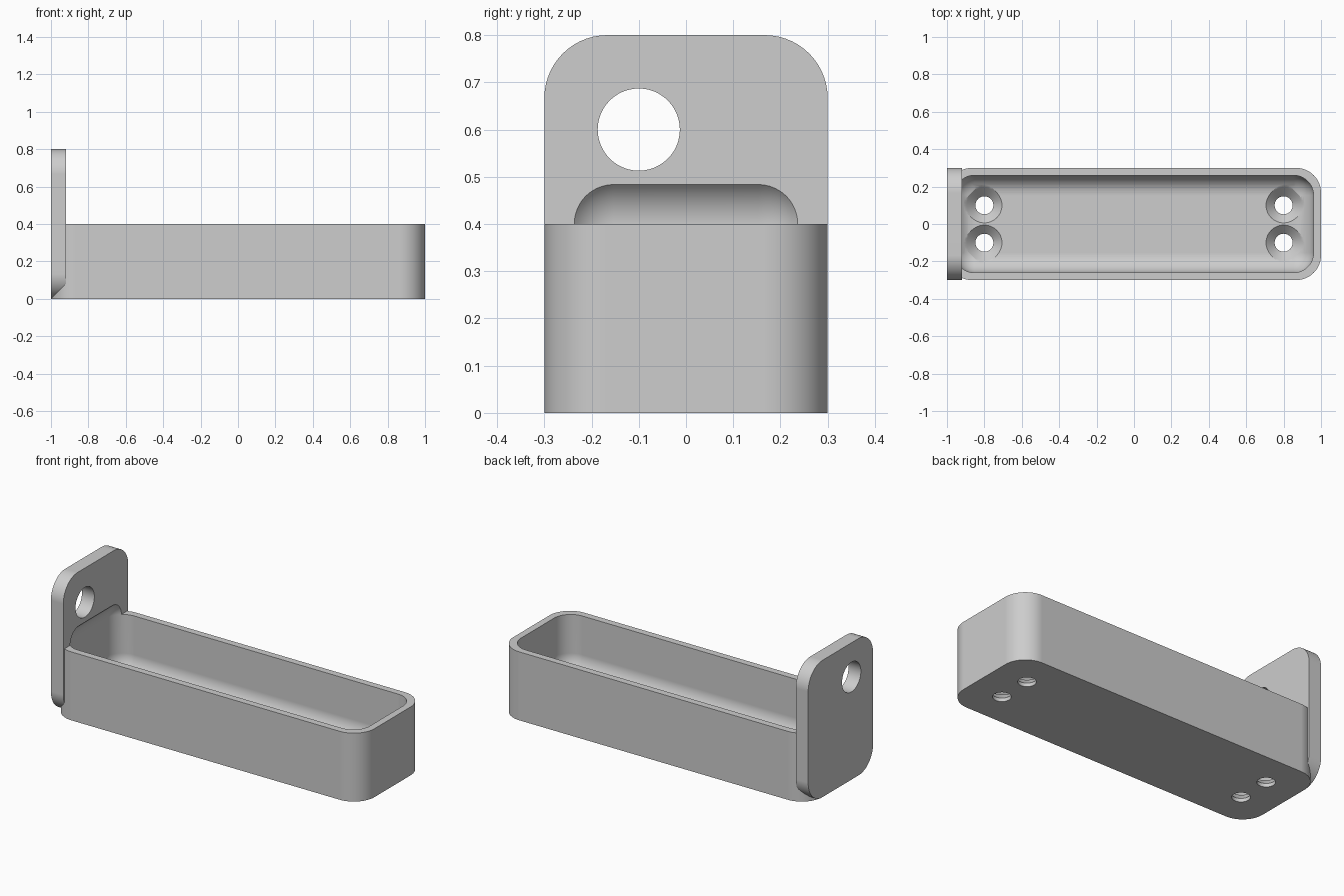
import bpy, bmesh, math
from mathutils import Matrix

if "Cube" in bpy.data.objects:
    bpy.data.objects.remove(bpy.data.objects["Cube"])

# Shared dimensions
WIDTH, OUTER_R, INNER_R, FLOOR = 0.6, 0.1333, 0.1067, 0.0667

grey = bpy.data.materials.new("plain grey")
grey.use_nodes = True
colour = (0.61, 0.61, 0.61, 1)
grey.diffuse_color = colour
grey.node_tree.nodes["Principled BSDF"].inputs["Base Color"].default_value = colour


def make_object(name, bm):
    mesh = bpy.data.meshes.new(name)
    bmesh.ops.recalc_face_normals(bm, faces=bm.faces)
    bm.to_mesh(mesh)
    bm.free()
    mesh.materials.append(grey)
    obj = bpy.data.objects.new(name, mesh)
    bpy.context.collection.objects.link(obj)
    return obj


def rounded_box(name, low, high, radius, axis=None):
    """Box with rounded edges along one axis, or on every edge."""
    size = [h - l for l, h in zip(low, high)]
    centre = [(l + h) / 2 for l, h in zip(low, high)]
    bm = bmesh.new()
    bmesh.ops.create_cube(bm, size=1, matrix=Matrix.Translation(centre) @ Matrix.Diagonal((*size, 1)))
    edges = [e for e in bm.edges if axis is None
             or abs(e.verts[0].co[axis] - e.verts[1].co[axis]) > 0.01]
    bmesh.ops.bevel(bm, geom=edges, offset=radius, segments=14, profile=0.5, affect='EDGES')
    return make_object(name, bm)


def lathe(name, profile, matrix):
    """Solid of revolution from (radius, height) points, capped at both ends."""
    n = 48
    bm = bmesh.new()
    rings = [[bm.verts.new((r * math.cos(2 * math.pi * i / n), r * math.sin(2 * math.pi * i / n), z))
              for i in range(n)] for r, z in profile]
    for a, b in zip(rings, rings[1:]):
        for i in range(n):
            j = (i + 1) % n
            bm.faces.new((a[i], a[j], b[j], b[i]))
    bm.faces.new(rings[0])
    bm.faces.new(rings[-1])
    bm.transform(matrix)
    return make_object(name, bm)


def apply(obj, kind, **settings):
    mod = obj.modifiers.new(kind.title(), kind)
    for key, value in settings.items():
        setattr(mod, key, value)
    bpy.context.view_layer.objects.active = obj
    bpy.ops.object.modifier_apply(modifier=mod.name)


def combine(obj, tool, operation):
    tool.hide_render = True
    apply(obj, 'BOOLEAN', operation=operation, solver='EXACT', object=tool)
    bpy.data.objects.remove(tool)


# Outer tray block and upright end plate
half = WIDTH / 2
tray = rounded_box("tray_with_end_plate", (-1, -half, 0), (1, half, 0.4), OUTER_R, axis=2)
plate = rounded_box("end_plate", (-1, -half, 0), (-0.92, half, 0.8), OUTER_R, axis=0)
combine(tray, plate, 'UNION')

# Rounded cavity, which also bites into the plate
cavity = rounded_box("cavity_cutter", (-0.96, -0.26, FLOOR), (0.96, 0.26, 0.507), INNER_R)
combine(tray, cavity, 'DIFFERENCE')

# Countersunk screw holes in the floor, with a 45 degree cone
for x in (-0.8, 0.8):
    for y in (-0.1, 0.1):
        screw = lathe("screw_cutter", [(0.048, -0.1), (0.048, FLOOR - 0.046),
                                       (0.094, FLOOR), (0.114, FLOOR + 0.02)],
                      Matrix.Translation((x, y, 0)))
        combine(tray, screw, 'DIFFERENCE')

# Round hole through the plate
hole = lathe("plate_hole_cutter", [(0.087, -0.1), (0.087, 0.1)],
             Matrix.Translation((-0.96, -0.1, 0.6)) @ Matrix.Rotation(math.pi / 2, 4, 'Y'))
combine(tray, hole, 'DIFFERENCE')

# Smooth rounded surfaces, crisp edges
bpy.ops.object.select_all(action='DESELECT')
tray.select_set(True)
bpy.context.view_layer.objects.active = tray
bpy.ops.object.shade_smooth_by_angle(angle=math.radians(25))
apply(tray, 'WEIGHTED_NORMAL', keep_sharp=True)
